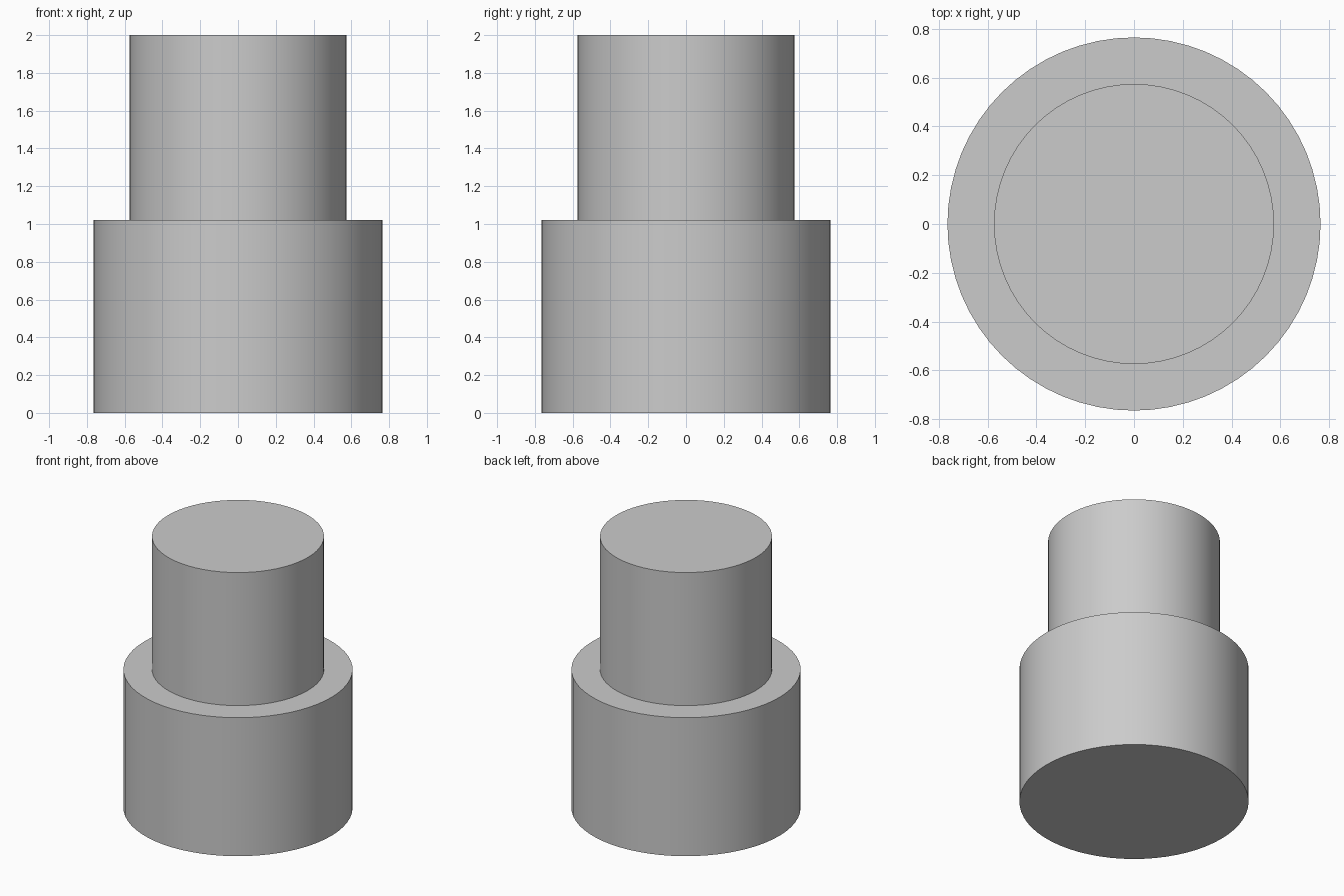
import bpy, bmesh
from math import radians
from mathutils import Matrix

if "Cube" in bpy.data.objects:
    bpy.data.objects.remove(bpy.data.objects["Cube"])

SIDES = 64
BASE_RADIUS, NECK_RADIUS = 0.765, 0.574
STEP_Z, TOP_Z = 1.02, 2.0

bm = bmesh.new()


def ring(radius, z):
    return bmesh.ops.create_circle(bm, segments=SIDES, radius=radius,
                                   matrix=Matrix.Translation((0, 0, z)))["verts"]


# Rings from bottom to top: base wall, flat shoulder, neck wall
rings = [ring(BASE_RADIUS, 0), ring(BASE_RADIUS, STEP_Z),
         ring(NECK_RADIUS, STEP_Z), ring(NECK_RADIUS, TOP_Z)]
for low, high in zip(rings, rings[1:]):
    for i in range(SIDES):
        j = (i + 1) % SIDES
        bm.faces.new((low[i], low[j], high[j], high[i]))

# End caps
bm.faces.new(rings[0])
bm.faces.new(rings[-1])
bmesh.ops.recalc_face_normals(bm, faces=bm.faces[:])

mesh = bpy.data.meshes.new("stepped_cylinder")
bm.to_mesh(mesh)
bm.free()
body = bpy.data.objects.new("stepped_cylinder", mesh)
bpy.context.collection.objects.link(body)

# Smooth walls, crisp rims
bpy.context.view_layer.objects.active = body
body.select_set(True)
bpy.ops.object.shade_smooth_by_angle(angle=radians(30))
